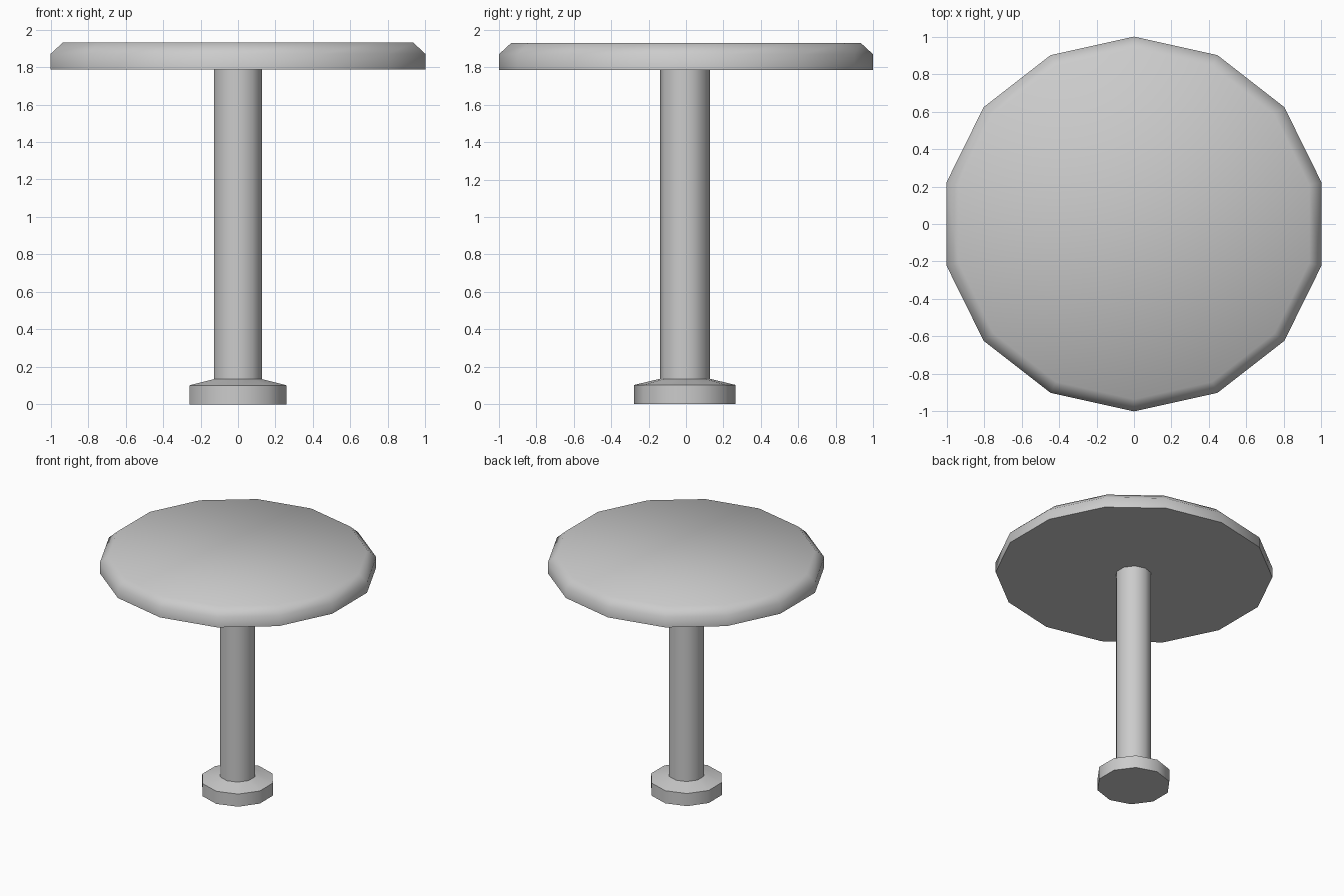
import bpy, bmesh
from math import sin, cos, pi, radians

if "Cube" in bpy.data.objects:
    bpy.data.objects.remove(bpy.data.objects["Cube"])


def lathe(name, profile, sides, angle, x_scale=1.0, y_off=0.0, cap_top=True):
    """Stack of polygon rings (radius, z), one corner on the +y axis."""
    bm = bmesh.new()
    rings = []
    for r, z in profile:
        rings.append([bm.verts.new((-r * x_scale * sin(2 * pi * i / sides),
                                    r * cos(2 * pi * i / sides) + y_off, z))
                      for i in range(sides)])
    for a, b in zip(rings, rings[1:]):
        for i in range(sides):
            j = (i + 1) % sides
            bm.faces.new((a[i], a[j], b[j], b[i]))
    bm.faces.new(rings[0][::-1])
    if cap_top:
        bm.faces.new(rings[-1])
    bm.normal_update()
    mesh = bpy.data.meshes.new(name)
    bm.to_mesh(mesh)
    bm.free()
    obj = bpy.data.objects.new(name, mesh)
    bpy.context.collection.objects.link(obj)
    bpy.ops.object.select_all(action='DESELECT')
    obj.select_set(True)
    bpy.context.view_layer.objects.active = obj
    bpy.ops.object.shade_smooth_by_angle(angle=radians(angle))
    return obj


# Round 14-sided table top with chamfered upper rim
lathe("table_top", [(1.0, 1.787), (1.0, 1.87), (0.935, 1.93)], 14, 60, x_scale=1.026)

# Ten-sided foot with sloped shoulder, running up into the column
lathe("foot_and_column",
      [(0.271, 0.0), (0.271, 0.102), (0.134, 0.135), (0.134, 1.787)],
      10, 50, y_off=-0.006, cap_top=False)
